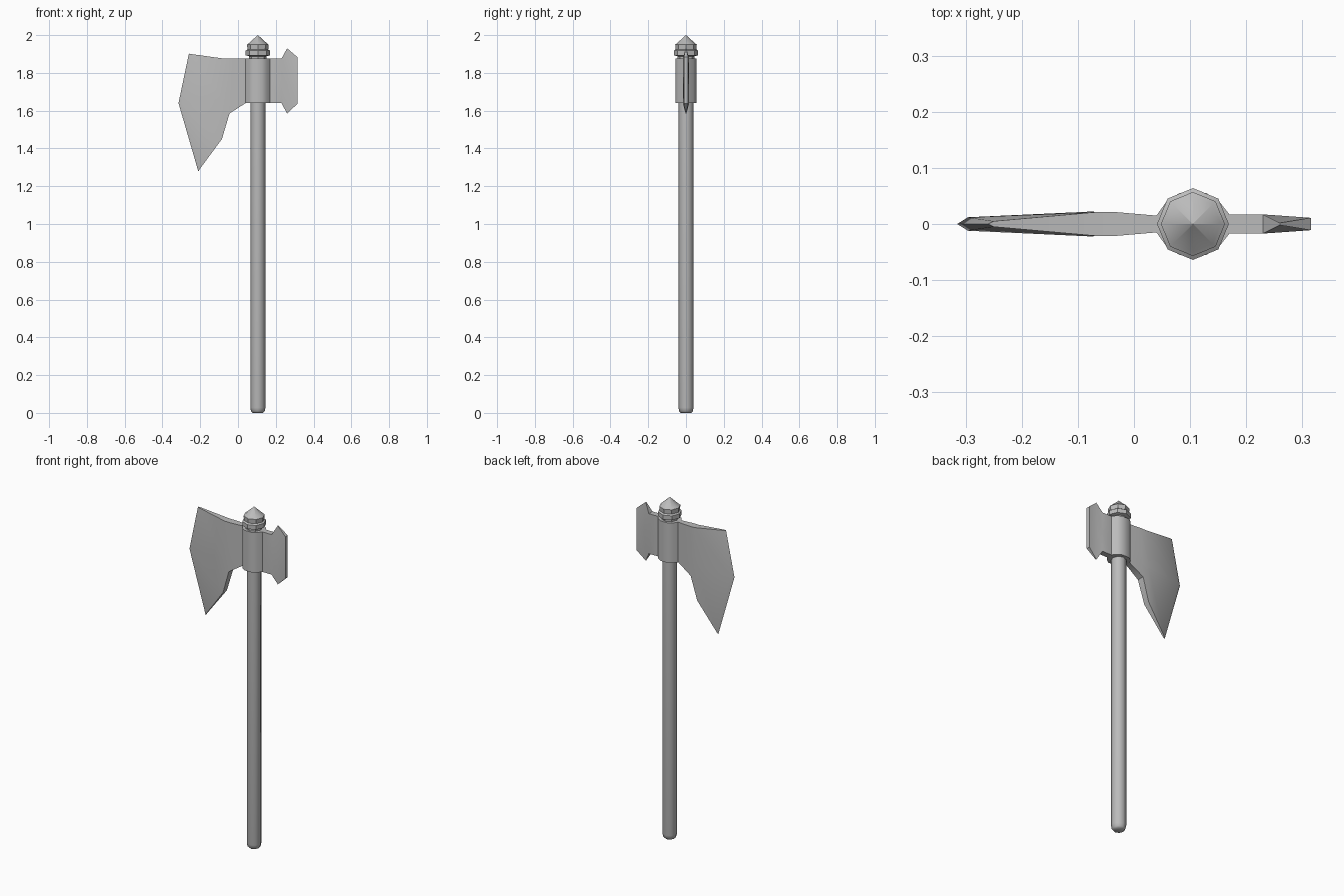
import bpy, bmesh, math

cube = bpy.data.objects.get("Cube")
if cube:
    bpy.data.objects.remove(cube, do_unlink=True)

grey = bpy.data.materials.new("plain grey")
grey.use_nodes = True
colour = (0.5, 0.5, 0.5, 1)
grey.diffuse_color = colour
grey.node_tree.nodes["Principled BSDF"].inputs["Base Color"].default_value = colour

AXIS_X = 0.105
TOP, LOW = 1.875, 1.64


def finish(bm, name, angle):
    bmesh.ops.remove_doubles(bm, verts=bm.verts, dist=0.0002)
    bmesh.ops.recalc_face_normals(bm, faces=bm.faces)
    mesh = bpy.data.meshes.new(name)
    bm.to_mesh(mesh)
    bm.free()
    mesh.materials.append(grey)
    obj = bpy.data.objects.new(name, mesh)
    bpy.context.collection.objects.link(obj)
    bpy.ops.object.select_all(action='DESELECT')
    obj.select_set(True)
    bpy.context.view_layer.objects.active = obj
    bpy.ops.object.shade_smooth_by_angle(angle=math.radians(angle))


def lathe(name, profile, sides=8, angle=50):
    """Turn (radius, height) points around the shaft axis."""
    bm = bmesh.new()
    rings = []
    for r, z in profile:
        rings.append([bm.verts.new((AXIS_X + r * math.cos(math.tau * i / sides),
                                    r * math.sin(math.tau * i / sides), z))
                      for i in range(sides)])
    for a, b in zip(rings, rings[1:]):
        for i in range(sides):
            j = (i + 1) % sides
            bm.faces.new((a[i], a[j], b[j], b[i]))
    bm.faces.new(rings[0])
    bm.faces.new(rings[-1])
    finish(bm, name, angle)


def loft(name, columns, angle=35):
    """Join columns of (x, z, half thickness) points, mirrored front to back."""
    bm = bmesh.new()
    loops = []
    for col in columns:
        front = [bm.verts.new((x, -h, z)) for x, z, h in col]
        back = [bm.verts.new((x, h, z)) for x, z, h in reversed(col)]
        loops.append(front + back)
    for a, b in zip(loops, loops[1:]):
        for i in range(len(a)):
            j = (i + 1) % len(a)
            bm.faces.new((a[i], a[j], b[j], b[i]))
    bm.faces.new(loops[0])
    bm.faces.new(loops[-1])
    finish(bm, name, angle)


def straight(x, h, top=TOP, low=LOW):
    return [(x, top, h), (x, (top + low) / 2, h), (x, low, h)]


# Shaft with a rounded foot
lathe("shaft", [(0.027, 0), (0.036, 0.008), (0.04, 0.028), (0.04, 1.88)])

# Stepped collar and pointed cap
lathe("cap", [(0.045, 1.86), (0.046, 1.888), (0.064, 1.893), (0.064, 1.918),
              (0.055, 1.924), (0.057, 1.95), (0.05, 1.955), (0.0005, 2.0)], angle=40)

# Axe head: sharp edge, cheek, eye around the shaft, then the flared poll
columns = [
    [(-0.26, 1.902, 0), (-0.315, LOW, 0), (-0.21, 1.278, 0)],
    [(-0.25, 1.9, 0.005), (-0.296, LOW, 0.012), (-0.203, 1.29, 0.005)],
    [(-0.07, TOP, 0.021), (-0.08, 1.66, 0.022), (-0.085, 1.45, 0.018)],
    [(-0.03, TOP, 0.021), (-0.035, 1.72, 0.021), (-0.045, 1.585, 0.021)],
    straight(0.04, 0.015),
]
columns += [straight(AXIS_X + dx, h) for dx, h in
            [(-0.047, 0.04), (-0.024, 0.055), (0.024, 0.055), (0.047, 0.04), (0.065, 0.017)]]
columns += [
    straight(0.23, 0.017),
    straight(0.26, 0.002, 1.93, 1.585),
    straight(0.315, 0.011, 1.883, 1.637),
]
# thicken the middle of the poll so only its horns are sharp
x, z, h = columns[-2][1]
columns[-2][1] = (x, z, 0.015)
loft("axe_head", columns)
